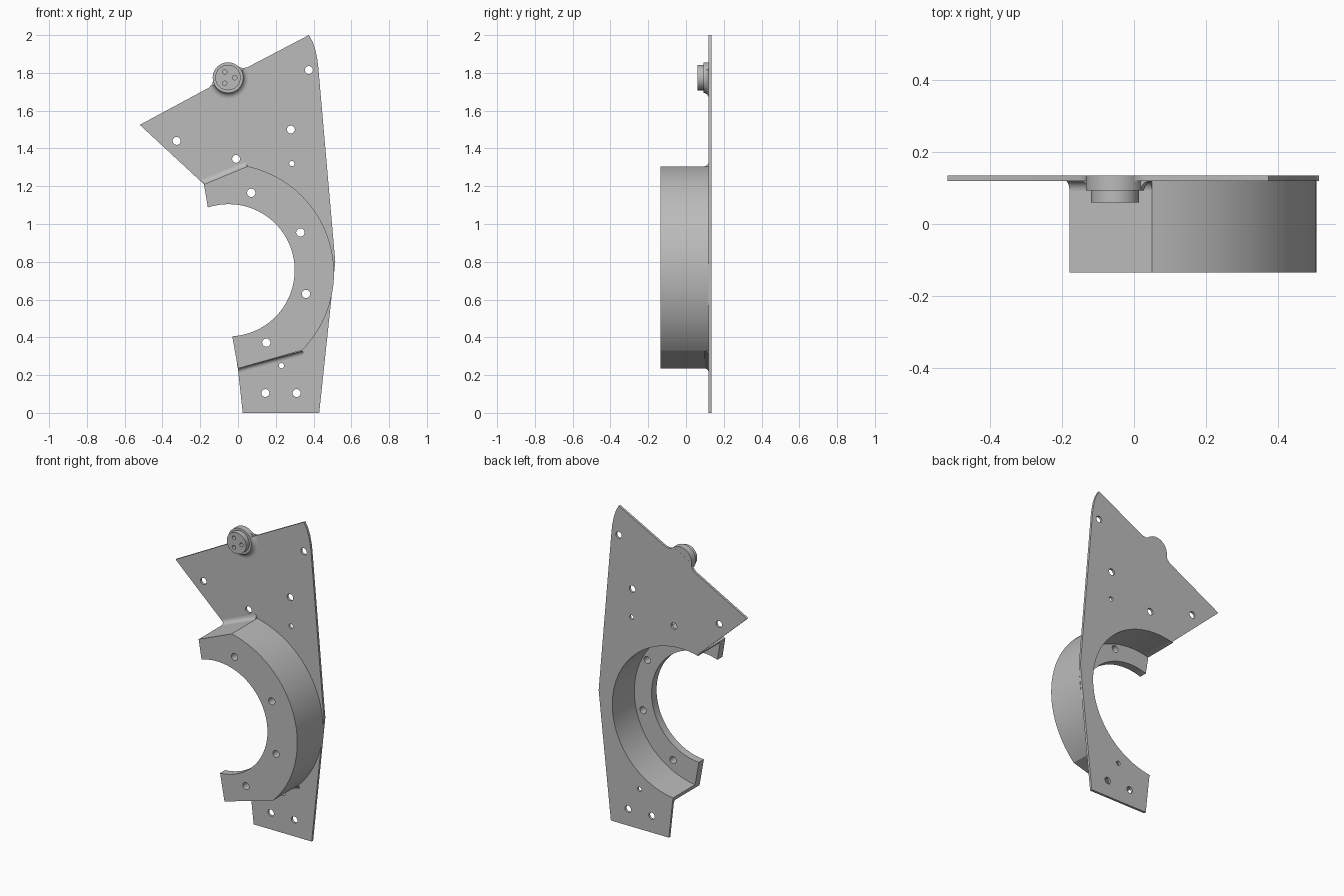
import bpy, bmesh, math
from mathutils import Vector

if "Cube" in bpy.data.objects:
    bpy.data.objects.remove(bpy.data.objects["Cube"])

grey = bpy.data.materials.new("satin_grey")
grey.diffuse_color = (0.5, 0.5, 0.5, 1)
grey.use_nodes = True
grey.node_tree.nodes["Principled BSDF"].inputs["Base Color"].default_value = grey.diffuse_color


def make(name, bm):
    bmesh.ops.recalc_face_normals(bm, faces=bm.faces)
    me = bpy.data.meshes.new(name)
    bm.to_mesh(me)
    bm.free()
    ob = bpy.data.objects.new(name, me)
    bpy.context.collection.objects.link(ob)
    me.materials.append(grey)
    return ob


def prism(name, outline, y0, y1):
    """Extrude an (x, z) outline from y0 to y1."""
    bm = bmesh.new()
    face = bm.faces.new([bm.verts.new((x, y0, z)) for x, z in outline])
    ext = bmesh.ops.extrude_face_region(bm, geom=[face])["geom"]
    bmesh.ops.translate(bm, vec=(0, y1 - y0, 0),
                        verts=[v for v in ext if isinstance(v, bmesh.types.BMVert)])
    return make(name, bm)


def arc(cx, cz, r, a0, a1, n):
    return [(cx + r * math.cos(a0 + (a1 - a0) * i / n),
             cz + r * math.sin(a0 + (a1 - a0) * i / n)) for i in range(n + 1)]


def disc(name, cx, cz, r, y0, y1, n=32):
    return prism(name, arc(cx, cz, r, 0, math.tau, n)[:-1], y0, y1)


def cut(ob, cutters):
    for c in cutters:
        m = ob.modifiers.new("cut", "BOOLEAN")
        m.operation, m.solver, m.object = "DIFFERENCE", "EXACT", c
    dg = bpy.context.evaluated_depsgraph_get()
    ob.data = bpy.data.meshes.new_from_object(ob.evaluated_get(dg))
    ob.modifiers.clear()
    for c in cutters:
        bpy.data.objects.remove(c)


def smooth(ob):
    bpy.ops.object.select_all(action="DESELECT")
    ob.select_set(True)
    bpy.context.view_layer.objects.active = ob
    bpy.ops.object.shade_smooth_by_angle(angle=math.radians(30))


def holes(points, r, y0, y1):
    return [disc("hole_cutter", x, z, r, y0, y1, 24) for x, z in points]


BACK, FACE, FRONT = 0.135, 0.12, -0.135   # plate back, plate face, housing front
BOSS = (-0.053, 1.775)
EDGE = math.atan2(0.475, 0.895)           # slope of the top edge
CAVITY = (-0.06, 0.735, 0.48)

# Mounting plate, with a blended bump in its sloping top edge
du = Vector((math.cos(EDGE), math.sin(EDGE)))
dn = Vector((-du.y, du.x))
bump = [tuple(Vector(BOSS) + du * t + dn * h) for t, h in
        [(.115, 0), (.092, .008), (.08, .02), (.072, .036),
         (-.072, .036), (-.08, .02), (-.092, .008), (-.115, 0)]]
plate = prism("mounting_plate",
              [(.025, 0), (.43, 0), (.515, .8), (.425, 1.83), (.42, 1.87),
               (.41, 1.92), (.395, 1.965), (.375, 2.0)] + bump +
              [(-.52, 1.525), (-.18, 1.21), (0, .23)], FACE, BACK)
cut(plate, [disc("opening_cutter", *CAVITY, .0, .3, 96)]
    + holes([(-.325, 1.44), (-.01, 1.345), (.28, 1.50), (.375, 1.815),
             (.145, .105), (.31, .105)], .021, .05, .2)
    + holes([(.285, 1.32), (.23, .25)], .014, .05, .2))
smooth(plate)

# Half-round housing, hollow behind a front flange
C = (-.07, .74)
a0 = math.atan2(1.305 - C[1], .05 - C[0])
a1 = math.atan2(.328 - C[1], .342 - C[0])
housing = prism("housing", [(-.18, 1.21)] + arc(*C, .578, a0, a1, 48) +
                [(0, .235), (-.033, .42), (-.157, 1.07)], FRONT, FACE)
cut(housing, [disc("cavity_cutter", *CAVITY, -.085, .3, 96),
              disc("bore_cutter", -.05, .755, .35, -.3, .3, 96)]
    + holes([(.07, 1.165), (.33, .955), (.36, .63), (.15, .372)], .022, -.3, .0))
smooth(housing)


# Concave fillets where the housing's straight walls meet the plate
def fillet(name, p, q, r, side):
    p, q = Vector(p), Vector(q)
    d = (q - p).normalized()
    n = Vector((-d.y, d.x)) * side
    prof = [(0, 0)] + [(r - r * math.sin(t), r - r * math.cos(t))
                       for t in [math.pi / 2 * i / 6 for i in range(7)]]
    bm = bmesh.new()
    rings = []
    for e in (p, q):
        rings.append([bm.verts.new((e.x + n.x * s, FACE - h, e.y + n.y * s))
                      for s, h in prof])
    k = len(prof)
    for i in range(k):
        bm.faces.new((rings[0][i], rings[0][(i + 1) % k],
                      rings[1][(i + 1) % k], rings[1][i]))
    for ring in rings:
        bm.faces.new(ring)
    smooth(make(name, bm))


fillet("upper_fillet", (-.18, 1.21), (.05, 1.305), .028, 1)
fillet("lower_fillet", (0, .235), (.342, .328), .022, -1)

# Connector boss: base disc, raised cap with three sockets
smooth(disc("boss_base", *BOSS, .081, .093, BACK - .0005, 48))
cap = disc("boss_cap", *BOSS, .067, .06, .094, 48)
cut(cap, holes([(BOSS[0] + .035 * math.cos(a), BOSS[1] + .035 * math.sin(a))
                for a in (0, math.tau / 3, -math.tau / 3)], .012, .0, .085))
smooth(cap)

# Flared skirt blending the boss into the plate, below the top edge only
bm = bmesh.new()
prof = [(.07, FACE)] + [(.081 + .03 * (1 - math.sin(t)), FACE - .027 * (1 - math.cos(t)))
                        for t in [math.pi / 2 * i / 6 for i in range(7)]]
prof.append((.07, .093))
rings = []
for i in range(25):
    a = EDGE + math.pi + math.pi * i / 24
    rings.append([bm.verts.new((BOSS[0] + r * math.cos(a), y, BOSS[1] + r * math.sin(a)))
                  for r, y in prof])
k = len(prof)
for A, B in zip(rings, rings[1:]):
    for j in range(k):
        bm.faces.new((A[j], A[(j + 1) % k], B[(j + 1) % k], B[j]))
for ring in (rings[0], rings[-1]):
    bm.faces.new(ring)
smooth(make("boss_skirt", bm))
